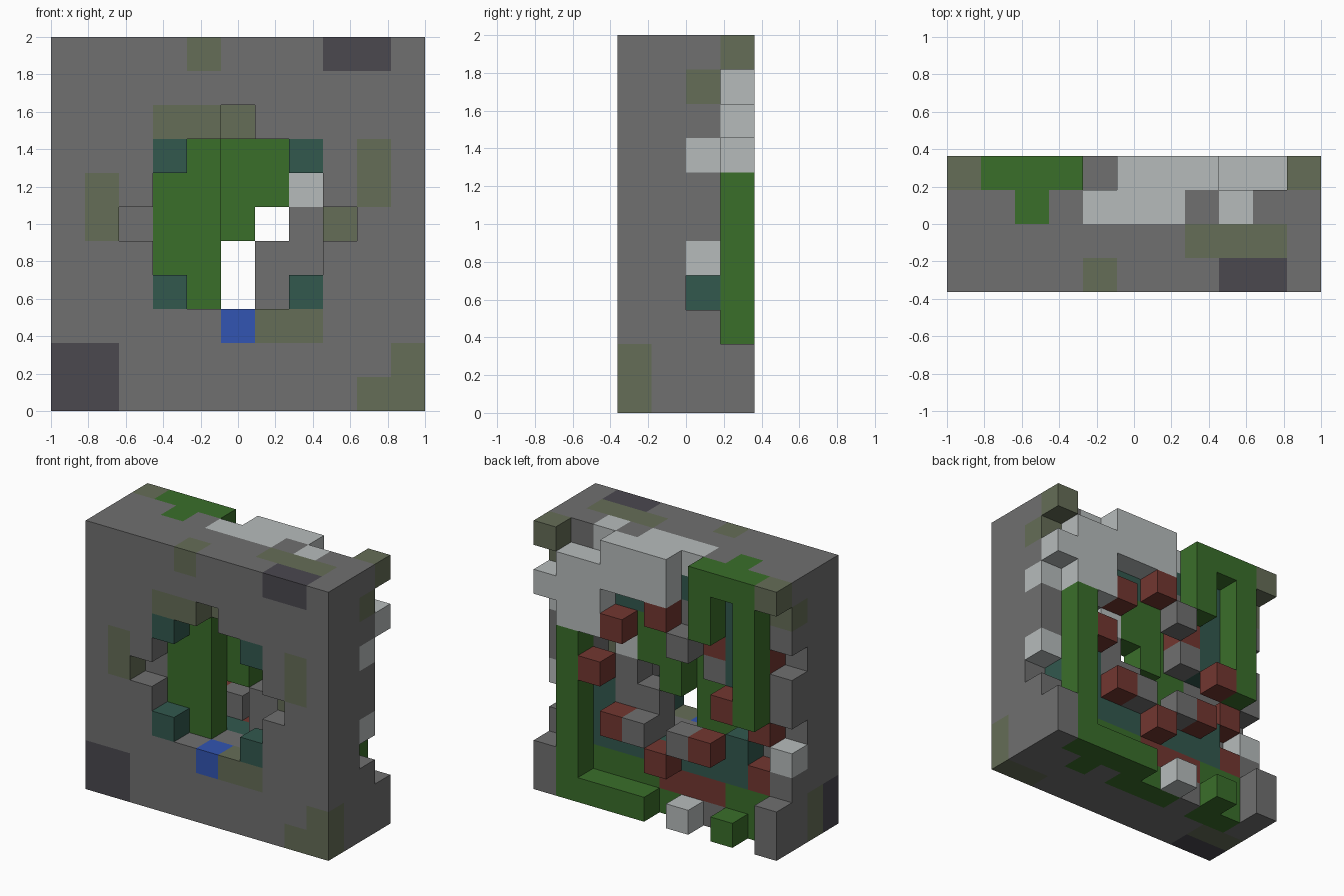
import bpy, bmesh
from mathutils import Vector

cube = bpy.data.objects.get("Cube")
if cube:
    bpy.data.objects.remove(cube, do_unlink=True)

WIDE, DEEP = 11, 4
UNIT = 2 / WIDE
COLOURS = {
    "stone": (.16, .16, .16), "mossy_stone": (.13, .153, .095),
    "dark_stone": (.069, .065, .078), "pale_stone": (.47, .5, .5),
    "green_plating": (.042, .156, .023), "teal_plating": (.032, .098, .076),
    "red_core": (.17, .038, .03), "blue_panel": (.032, .09, .445),
}
cells = {}


def span(value):
    """A single index or an inclusive (first, last) pair."""
    first, last = value if isinstance(value, tuple) else (value, value)
    return range(first, last + 1)


def put(part, x, y, z):
    """Fill a box of cells with one part; None carves the box away."""
    for i in span(x):
        for j in span(y):
            for k in span(z):
                if part:
                    cells[i, j, k] = part
                else:
                    cells.pop((i, j, k), None)


stone, moss, dark, pale = "stone", "mossy_stone", "dark_stone", "pale_stone"
green, teal, red, blue = "green_plating", "teal_plating", "red_core", "blue_panel"

# Front slab with its opening and notches
put(stone, (0, 10), (0, 1), (0, 10))
put(None, (3, 7), (0, 1), (3, 7))
put(None, 5, 0, 8)
for x in (2, 8):
    put(None, x, 0, 5)
for x in (3, 7):
    for z in (3, 7):
        put(teal, x, 0, z)
put(green, (3, 4), 1, (3, 7))
put(blue, 5, 0, 2)

# Moss and dark patches on the slab
put(moss, (3, 4), 0, 8)
put(moss, 5, 1, 8)
put(moss, 4, 0, 10)
put(moss, 1, 0, (5, 6))
put(moss, 8, 1, 5)
put(moss, 9, 0, (6, 7))
put(moss, (6, 7), 0, 2)
put(moss, (9, 10), 0, 0)
put(moss, 10, 0, 1)
put(moss, (7, 9), 1, 10)
put(moss, (0, 1), 1, 0)
put(moss, 0, 1, 1)
put(dark, (8, 9), 0, 10)
put(dark, (0, 1), 0, (0, 1))

# Third layer: rim
for x in (0, 10):
    put(stone, x, 2, (0, 10))
    put(moss, x, 2, 9)
put(stone, (1, 9), 2, 10)
put(teal, (1, 9), 2, 9)
put(stone, 9, 2, (4, 8))
put(stone, (3, 5), 2, 0)
put(green, 2, 2, 10)
put(pale, (4, 6), 2, 10)
put(pale, 8, 2, 10)
put(pale, 10, 2, 7)
put(pale, 10, 2, 4)
put(None, 10, 2, 3)
put(None, 0, 2, 7)
put(None, 0, 2, 4)
put(pale, 0, 2, 3)

# Third layer: plating and core behind the opening
put(green, (5, 6), 2, (6, 7))
put(green, 5, 2, 5)
put(pale, 7, 2, 6)
put(stone, 7, 2, (3, 5))
put(stone, 6, 2, (3, 4))
put(teal, (6, 8), 2, 8)
put(stone, (3, 5), 2, 8)
put(teal, 8, 2, (3, 4))
put(teal, 9, 2, 3)
put(teal, (3, 8), 2, 2)
put(teal, 2, 2, (2, 3))
put(teal, 2, 2, (6, 8))
put(stone, 3, 2, 6)
put(red, 3, 2, 7)
put(red, (3, 5), 2, 1)
for z in (2, 4, 7):
    put(red, 1, 2, z)
put(green, (6, 9), 2, 1)
put(green, (1, 2), 2, 1)
put(stone, (6, 9), 2, 0)
put(green, 8, 2, 0)
put(green, (4, 6), 2, 0)
put(green, (1, 2), 2, 0)

# Back layer: corner stones and pale shell
for x in (0, 10):
    put(moss, x, 3, 10)
    put(stone, x, 3, (0, 1))
put(pale, (5, 7), 3, (9, 10))
put(pale, (8, 9), 3, (7, 9))
put(pale, 10, 3, 8)
put(pale, 4, 3, 0)

# Back layer: green arch, corner bracket and stud
put(green, (1, 3), 3, 10)
put(green, 1, 3, (5, 9))
put(green, 3, 3, (8, 9))
put(green, 9, 3, (0, 6))
put(green, (6, 8), 3, 0)
put(green, 2, 3, 0)

# Back layer: protruding core blocks
for x, z in ((7, 7), (5, 8), (8, 5), (7, 3), (5, 2), (3, 3), (2, 5)):
    put(red, x, 3, z)
for x, z in ((4, 7), (6, 3), (4, 3)):
    put(stone, x, 3, z)


def make_material(name, colour):
    mat = bpy.data.materials.new(name)
    mat.use_nodes = True
    mat.diffuse_color = (*colour, 1)
    shader = next(n for n in mat.node_tree.nodes if n.type == "BSDF_PRINCIPLED")
    shader.inputs["Base Color"].default_value = (*colour, 1)
    shader.inputs["Roughness"].default_value = .9
    return mat


def build(part, colour):
    """Make one object from the exposed faces of a part's cells."""
    bm = bmesh.new()
    corners = {}

    def vert(point):
        if point not in corners:
            x, y, z = point
            corners[point] = bm.verts.new(
                Vector((x - WIDE / 2, y - DEEP / 2, z)) * UNIT)
        return corners[point]

    for cell, owner in cells.items():
        if owner != part:
            continue
        for axis in range(3):
            for side in (0, 1):
                beside = list(cell)
                beside[axis] += 2 * side - 1
                if tuple(beside) in cells:
                    continue
                loop = []
                for a, b in ((0, 0), (1, 0), (1, 1), (0, 1)):
                    point = list(cell)
                    point[axis] += side
                    point[(axis + 1) % 3] += a
                    point[(axis + 2) % 3] += b
                    loop.append(vert(tuple(point)))
                bm.faces.new(loop if side else loop[::-1])
    mesh = bpy.data.meshes.new(part)
    bm.to_mesh(mesh)
    bm.free()
    mesh.materials.append(make_material(part, colour))
    bpy.context.collection.objects.link(bpy.data.objects.new(part, mesh))


for part, colour in COLOURS.items():
    build(part, colour)
